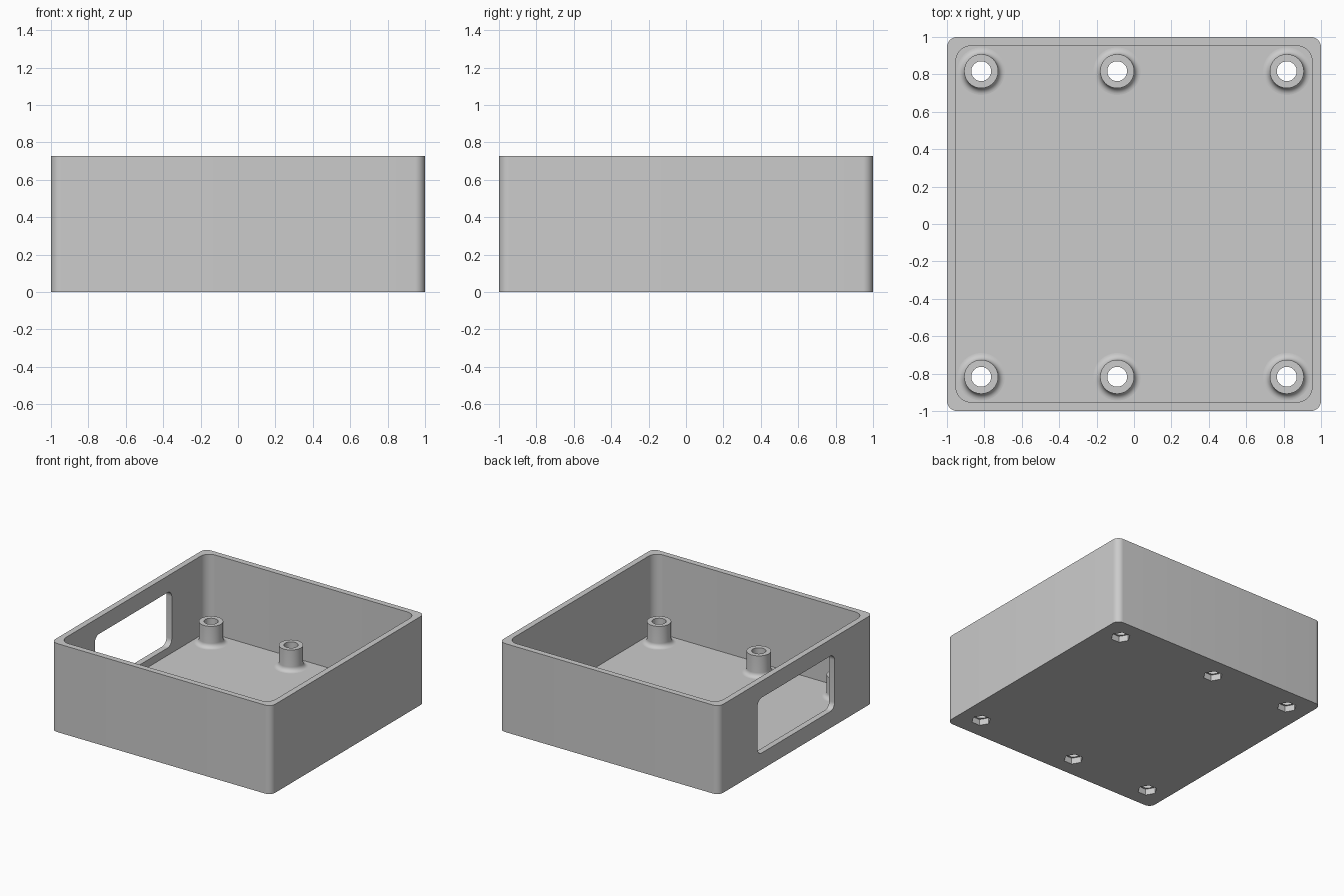
import bpy, bmesh, math
from mathutils import Matrix, Vector

cube = bpy.data.objects.get("Cube")
if cube:
    bpy.data.objects.remove(cube, do_unlink=True)

HEIGHT, FLOOR, WALL = 0.727, 0.075, 0.048
POST_TOP, POST_R, BORE_R, FILLET = 0.25, 0.091, 0.053, 0.036
POSTS = [(x, y) for x in (-0.817, -0.09, 0.817) for y in (-0.817, 0.817)]

grey = bpy.data.materials.new("light_grey_plastic")
grey.use_nodes = True
grey.diffuse_color = (0.6, 0.6, 0.6, 1)
grey.node_tree.nodes["Principled BSDF"].inputs["Base Color"].default_value = (0.6, 0.6, 0.6, 1)


def make_object(name, bm):
    bmesh.ops.recalc_face_normals(bm, faces=bm.faces)
    mesh = bpy.data.meshes.new(name)
    bm.to_mesh(mesh)
    bm.free()
    mesh.materials.append(grey)
    obj = bpy.data.objects.new(name, mesh)
    bpy.context.collection.objects.link(obj)
    return obj


def activate(obj):
    bpy.ops.object.select_all(action="DESELECT")
    obj.select_set(True)
    bpy.context.view_layer.objects.active = obj


def rounded_box(name, low, high, radius, axis):
    """Box whose edges along one axis are rounded."""
    low, high = Vector(low), Vector(high)
    bm = bmesh.new()
    bmesh.ops.create_cube(bm, size=1)
    bmesh.ops.scale(bm, vec=high - low, verts=bm.verts)
    bmesh.ops.translate(bm, vec=(low + high) / 2, verts=bm.verts)
    edges = [e for e in bm.edges
             if abs((e.verts[0].co - e.verts[1].co).normalized()[axis]) > 0.9]
    bmesh.ops.bevel(bm, geom=edges, offset=radius, segments=10, profile=0.5, affect="EDGES")
    return make_object(name, bm)


def prism(name, x, y, z0, z1, radius, sides, turn=0):
    bm = bmesh.new()
    place = Matrix.Translation((x, y, (z0 + z1) / 2)) @ Matrix.Rotation(turn, 4, "Z")
    bmesh.ops.create_cone(bm, cap_ends=True, segments=sides, radius1=radius,
                          radius2=radius, depth=z1 - z0, matrix=place)
    return make_object(name, bm)


def cut(target, cutter):
    cutter.hide_render = True
    mod = target.modifiers.new("cut", "BOOLEAN")
    mod.operation, mod.solver, mod.object = "DIFFERENCE", "EXACT", cutter
    activate(target)
    bpy.ops.object.modifier_apply(modifier=mod.name)
    bpy.data.objects.remove(cutter, do_unlink=True)


def smooth(obj):
    activate(obj)
    bpy.ops.object.shade_smooth_by_angle(angle=math.radians(30))


def lathe(name, profile, x, y, sides=48):
    bm = bmesh.new()
    rings = []
    for r, z in profile:
        angles = [2 * math.pi * i / sides for i in range(sides)]
        rings.append([bm.verts.new((x + r * math.cos(a), y + r * math.sin(a), z)) for a in angles])
    for a, b in zip(rings, rings[1:]):
        for i in range(sides):
            j = (i + 1) % sides
            bm.faces.new((a[i], a[j], b[j], b[i]))
    return make_object(name, bm)


# Open tray with rounded vertical corners
tray = rounded_box("tray", (-1, -1, 0), (1, 1, HEIGHT), 0.055, 2)
inner = 1 - WALL
cut(tray, rounded_box("cavity", (-inner, -inner, FLOOR), (inner, inner, 1), 0.08, 2))

# Rounded window in the right wall
cut(tray, rounded_box("window", (-1.1, -0.5, 0.136), (-0.9, 0.5, 0.591), 0.055, 0))

# Screw holes and hexagonal nut pockets under the floor
for x, y in POSTS:
    cut(tray, prism("screw_hole", x, y, -0.1, 0.2, BORE_R, 48))
    cut(tray, prism("nut_pocket", x, y, -0.1, 0.05, 0.074, 6, math.radians(30)))
smooth(tray)

# Hollow screw posts with a filleted foot
foot = []
for i in range(9):
    a = math.pi / 2 * i / 8
    foot.append((POST_R + FILLET * (1 - math.cos(a)), FLOOR + FILLET * (1 - math.sin(a))))
profile = [(BORE_R, FLOOR), (BORE_R, POST_TOP), (POST_R, POST_TOP)] + foot
for n, (x, y) in enumerate(POSTS, 1):
    smooth(lathe(f"screw_post_{n}", profile, x, y))
